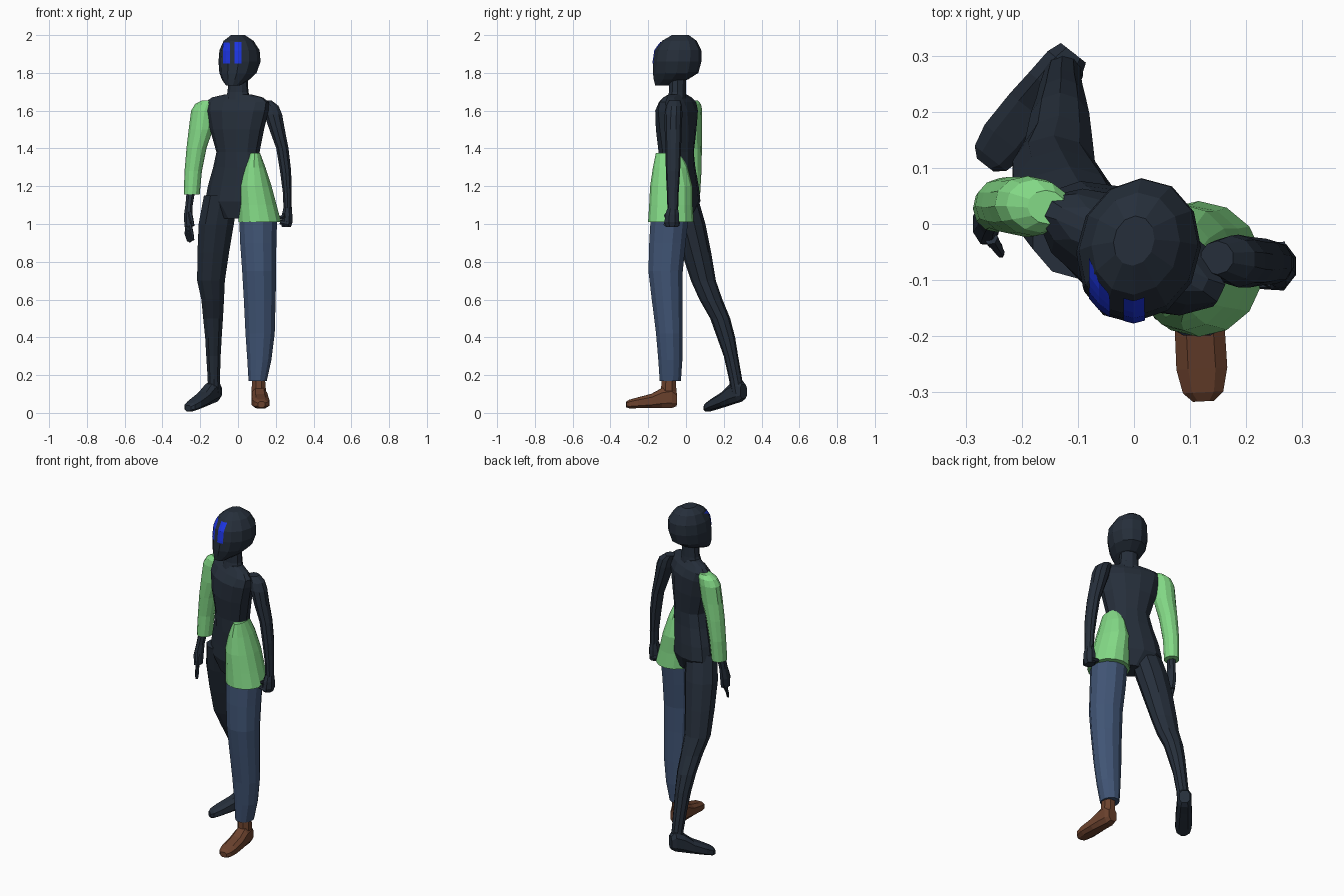
import bpy, bmesh, math
from mathutils import Vector
from mathutils.bvhtree import BVHTree


def material(name, r, g, b):
    m = bpy.data.materials.new(name)
    m.diffuse_color = (r, g, b, 1)
    return m


DARK = material("dark slate", 0.019, 0.028, 0.043)
GREEN = material("light green", 0.23, 0.70, 0.24)
DENIM = material("denim blue", 0.052, 0.090, 0.178)
BROWN = material("brown leather", 0.150, 0.055, 0.027)
BLUE = material("bright blue", 0.012, 0.035, 0.75)


def finish(bm, name, mat):
    me = bpy.data.meshes.new(name)
    bmesh.ops.recalc_face_normals(bm, faces=bm.faces)
    bm.to_mesh(me)
    bm.free()
    me.materials.append(mat)
    ob = bpy.data.objects.new(name, me)
    bpy.context.collection.objects.link(ob)
    return ob


def skin(name, mat, rings):
    """Join rings of points into a closed, flat-shaded shell."""
    bm = bmesh.new()
    loops = [[bm.verts.new(p) for p in ring] for ring in rings]
    n = len(loops[0])
    for a, b in zip(loops, loops[1:]):
        for i in range(n):
            j = (i + 1) % n
            bm.faces.new((a[i], a[j], b[j], b[i]))
    bm.faces.new(loops[0])
    bm.faces.new(loops[-1])
    return finish(bm, name, mat)


def ellipse(c, u, v, n, power=1.0):
    pts = []
    for i in range(n):
        t = 2 * math.pi * (i + 0.5) / n
        a, b = math.cos(t), math.sin(t)
        a = math.copysign(abs(a) ** power, a)
        b = math.copysign(abs(b) ** power, b)
        pts.append(Vector(c) + u * a + v * b)
    return pts


def loft(name, mat, sections, n=10, yaw=0):
    """Sections are (z, centre x, centre y, radius x, radius y)."""
    c, s = math.cos(math.radians(yaw)), math.sin(math.radians(yaw))
    return skin(name, mat, [ellipse((x, y, z), Vector((c, s, 0)) * rx,
                                    Vector((-s, c, 0)) * ry, n)
                            for z, x, y, rx, ry in sections])


def foot(name, mat, heel, toe, lift):
    d = Vector((toe[0] - heel[0], toe[1] - heel[1], 0))
    length = d.length
    d.normalize()
    side = Vector((-d.y, d.x, 0))
    rings = []
    for s, w, lo, hi in [(0, .03, .01, .09), (.1, .04, 0, .12), (.3, .043, 0, .11),
                         (.5, .047, 0, .08), (.78, .048, 0, .06), (.94, .038, 0, .048),
                         (1, .02, .005, .037)]:
        c = Vector((heel[0], heel[1], (lo + hi) / 2 + .003 + lift(s))) + d * (s * length)
        rings.append(ellipse(c, side * w, Vector((0, 0, (hi - lo) / 2)), 8, .7))
    skin(name, mat, rings)


def tube(name, mat, a, b, r0, r1, n=6):
    a, b = Vector(a), Vector(b)
    d = (b - a).normalized()
    u = d.cross(Vector((.3, 1, .2))).normalized()
    v = d.cross(u)
    skin(name, mat, [ellipse(a, u * r0, v * r0, n), ellipse(b, u * r1, v * r1, n)])


# Head and neck
head = loft("head", DARK, [
    (1.732, -.028, -.128, .035, .035), (1.765, -.012, -.08, .072, .092),
    (1.80, 0, -.055, .097, .122), (1.86, .008, -.046, .11, .129),
    (1.92, .008, -.042, .105, .124), (1.97, .003, -.035, .078, .092),
    (2.0, 0, -.03, .036, .045)], 12, -15)
loft("neck", DARK, [(1.64, 0, -.05, .075, .055), (1.70, 0, -.045, .056, .046),
                    (1.80, 0, -.045, .05, .046)], 10, -15)

# Two plain blue eye stripes laid on the face
bm = bmesh.new()
bm.from_mesh(head.data)
tree = BVHTree.FromBMesh(bm)
bm.free()
for side, x0, x1 in (("right", -.077, -.042), ("left", -.018, .018)):
    bm = bmesh.new()
    rows = []
    for k in range(9):
        z = 1.85 + .11 * k / 8
        row = []
        for x in (x0, (x0 + x1) / 2, x1):
            hit, normal, _, _ = tree.ray_cast(Vector((x, -1, z)), Vector((0, 1, 0)))
            row.append(bm.verts.new(hit + normal * .004))
        rows.append(row)
    for a, b in zip(rows, rows[1:]):
        for i in range(2):
            bm.faces.new((a[i], a[i + 1], b[i + 1], b[i]))
    finish(bm, side + "_eye_stripe", BLUE)

# Torso, turned towards its right
loft("torso", DARK, [
    (1.03, -.005, -.045, .08, .065), (1.12, -.02, -.035, .165, .095),
    (1.20, -.012, -.04, .158, .092), (1.30, 0, -.05, .14, .088),
    (1.38, 0, -.052, .12, .088), (1.50, -.005, -.052, .152, .095),
    (1.60, -.005, -.05, .18, .09), (1.645, -.005, -.045, .185, .065),
    (1.67, -.003, -.045, .15, .045), (1.685, 0, -.045, .08, .04)], 12, -26)

# Green tunic panel over the left hip
loft("hip_panel", GREEN, [
    (1.01, .115, -.08, .116, .121), (1.10, .103, -.08, .104, .115),
    (1.20, .089, -.078, .091, .112), (1.30, .084, -.083, .063, .092),
    (1.375, .088, -.095, .03, .065)], 14)

# Left leg in denim with a brown shoe
loft("left_trouser_leg", DENIM, [
    (.17, .104, -.083, .05, .058), (.28, .113, -.083, .066, .066),
    (.42, .117, -.088, .08, .073), (.60, .115, -.1, .087, .084),
    (.75, .112, -.108, .093, .094), (.90, .107, -.098, .099, .1),
    (1.06, .107, -.085, .105, .104)], 12)
loft("left_ankle", BROWN, [(.06, .11, -.092, .04, .042), (.12, .11, -.092, .041, .044),
                           (.2, .108, -.09, .036, .04)], 8)
foot("left_shoe", BROWN, (.11, -.05), (.124, -.316), lambda s: .02)

# Right leg, trailing behind with the heel raised
loft("right_leg", DARK, [
    (.10, -.125, .275, .036, .034), (.18, -.128, .262, .034, .035),
    (.30, -.13, .238, .04, .038), (.40, -.13, .212, .046, .048),
    (.50, -.132, .181, .055, .053), (.60, -.134, .132, .063, .061),
    (.70, -.143, .092, .077, .066), (.85, -.131, .055, .088, .078),
    (1.0, -.115, .018, .098, .085), (1.15, -.09, -.02, .095, .08)], 10)
foot("right_foot", DARK, (-.108, .305), (-.265, .105), lambda s: .06 * (1 - s))

# Right arm with green sleeve, open hand
loft("right_sleeve", GREEN, [
    (1.155, -.245, .03, .042, .045), (1.28, -.237, .035, .046, .047),
    (1.40, -.22, .033, .053, .051), (1.50, -.197, .03, .065, .053),
    (1.60, -.183, .032, .066, .053), (1.635, -.17, .032, .058, .047),
    (1.655, -.155, .03, .035, .03)], 12, -12)
loft("right_hand", DARK, [(.985, -.262, -.005, .022, .034), (1.04, -.264, 0, .025, .038),
                          (1.10, -.259, .01, .021, .03), (1.17, -.25, .022, .024, .028)], 8)
for i in range(4):
    base = (-.268 + .004 * i, .018 - .015 * i, 1.0)
    mid = (-.274 + .010 * i, -.005 - .011 * i, .95)
    tip = (-.264 + .009 * i, -.028 - .009 * i, .905 + .005 * abs(i - 1))
    tube(f"right_finger_{i + 1}", DARK, base, mid, .011, .009)
    tube(f"right_fingertip_{i + 1}", DARK, mid, tip, .009, .006)
tube("right_thumb", DARK, (-.255, -.025, 1.06), (-.238, -.052, .99), .013, .008)

# Left arm, bare, with a closed fist
loft("left_arm", DARK, [
    (1.06, .263, -.07, .023, .028), (1.16, .261, -.07, .024, .031),
    (1.28, .252, -.069, .031, .038), (1.40, .235, -.067, .034, .041),
    (1.50, .207, -.068, .043, .045), (1.58, .186, -.066, .05, .047),
    (1.625, .172, -.063, .045, .042), (1.655, .148, -.06, .03, .03)], 10)
loft("left_fist", DARK, [(.985, .256, -.073, .026, .034), (1.01, .258, -.075, .033, .042),
                         (1.05, .26, -.073, .03, .04), (1.09, .262, -.07, .022, .028)], 8)
for i in range(4):
    y = -.045 - .02 * i
    tube(f"left_curled_finger_{i + 1}", DARK, (.268, y, 1.0), (.222, y, 1.01), .014, .011)
tube("left_thumb", DARK, (.25, -.105, 1.045), (.21, -.085, 1.025), .014, .009)
